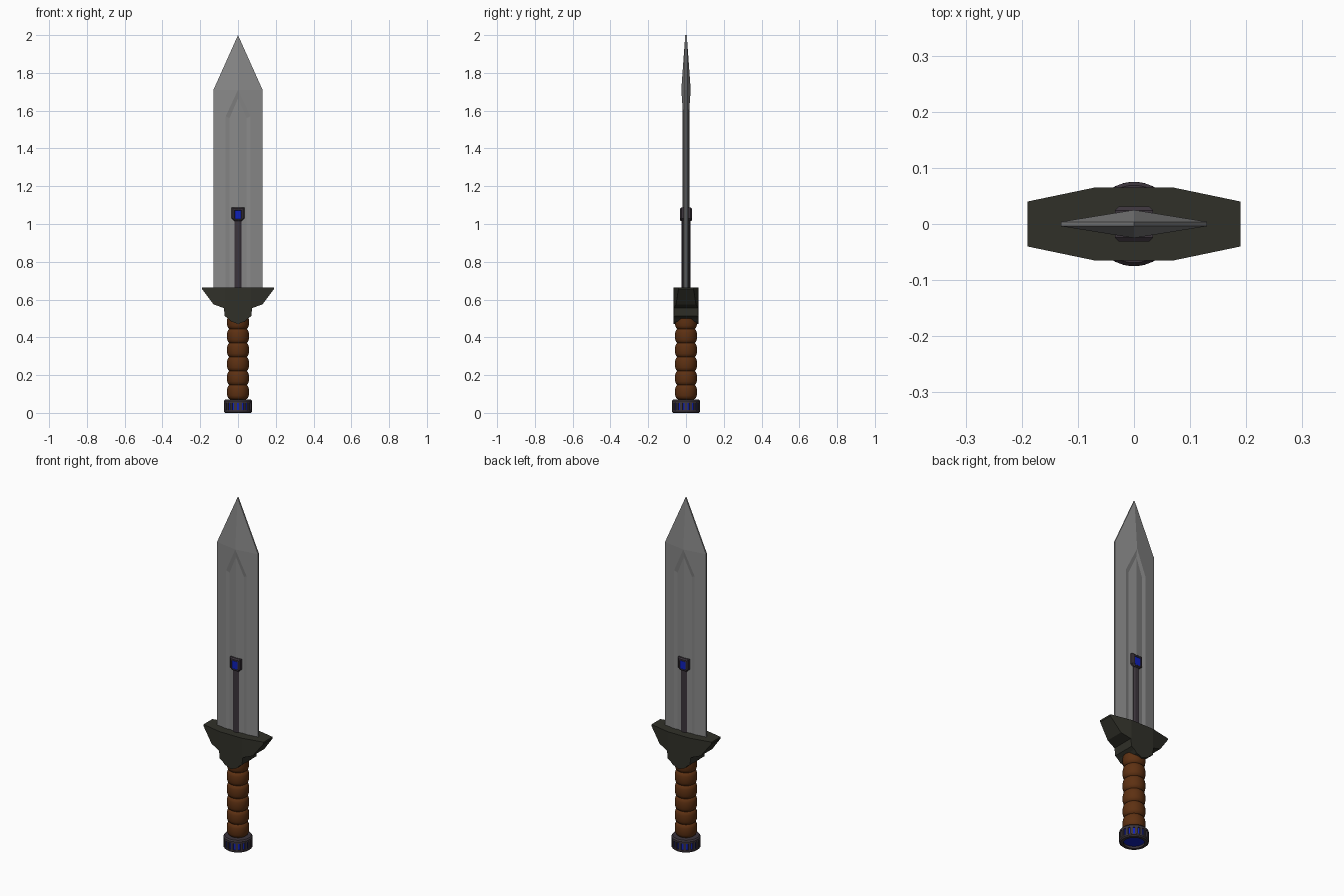
import bpy, bmesh, math
from mathutils import Matrix

if "Cube" in bpy.data.objects:
    bpy.data.objects.remove(bpy.data.objects["Cube"])


def material(name, rgb):
    m = bpy.data.materials.new(name)
    m.diffuse_color = (*rgb, 1)
    m.use_nodes = True
    m.node_tree.nodes["Principled BSDF"].inputs["Base Color"].default_value = m.diffuse_color
    return m


STEEL = material("steel", (0.25, 0.25, 0.25))
DARK = material("dark_iron", (0.03, 0.03, 0.022))
LEATHER = material("leather", (0.11, 0.03, 0.006))
TRIM = material("trim", (0.045, 0.035, 0.045))
BLUE = material("blue_glow", (0.005, 0.015, 0.5))


def finish(name, bm, mat):
    bmesh.ops.recalc_face_normals(bm, faces=bm.faces)
    me = bpy.data.meshes.new(name)
    bm.to_mesh(me)
    bm.free()
    ob = bpy.data.objects.new(name, me)
    bpy.context.collection.objects.link(ob)
    me.materials.append(mat)
    return ob


def mirror(ob, x, y):
    mod = ob.modifiers.new("mirror", 'MIRROR')
    mod.use_axis = (x, y, False)
    mod.merge_threshold = 0.0005


def smooth(ob, angle=35):
    bpy.ops.object.select_all(action='DESELECT')
    ob.select_set(True)
    bpy.context.view_layer.objects.active = ob
    bpy.ops.object.shade_smooth_by_angle(angle=math.radians(angle))


def lathe(name, profile, mat, steps=32, closed=False):
    bm = bmesh.new()
    vs = [bm.verts.new((r, 0, z)) for r, z in profile]
    es = [bm.edges.new(p) for p in zip(vs, vs[1:])]
    if closed:
        es.append(bm.edges.new((vs[-1], vs[0])))
    bmesh.ops.spin(bm, geom=vs + es, axis=(0, 0, 1), cent=(0, 0, 0),
                   angle=math.tau, steps=steps)
    bmesh.ops.remove_doubles(bm, verts=bm.verts, dist=0.0001)
    ob = finish(name, bm, mat)
    smooth(ob)
    return ob


def rings(name, loops, mat):
    """Skin equal-length point loops, capping both ends."""
    bm = bmesh.new()
    vl = [[bm.verts.new(p) for p in loop] for loop in loops]
    n = len(vl[0])
    for a, b in zip(vl, vl[1:]):
        for i in range(n):
            bm.faces.new((a[i], a[(i + 1) % n], b[(i + 1) % n], b[i]))
    bm.faces.new(vl[0])
    bm.faces.new(vl[-1])
    return finish(name, bm, mat)


# Blade: one quarter with a sunken, chevron-topped fuller, mirrored twice
P = dict(A=(0, -.018, .62), B=(.045, -.011, .62), C=(.065, -.0145, .62),
         D=(.13, -.004, .62), E=(.13, 0, .62), O=(0, 0, .62),
         A1=(0, -.018, 1.665), B1=(.045, -.011, 1.56), C1=(.065, -.0145, 1.57),
         D1=(.13, -.004, 1.71), E1=(.13, 0, 1.71), P=(0, -.025, 1.71),
         T=(0, -.004, 2), T0=(0, 0, 2))
bm = bmesh.new()
V = {k: bm.verts.new(p) for k, p in P.items()}
for f in ("A B B1 A1", "B C C1 B1", "A1 B1 C1 P", "C D D1 P C1", "P D1 T",
          "D E E1 D1", "D1 E1 T0 T", "O E D C B A"):
    bm.faces.new([V[k] for k in f.split()])
mirror(finish("blade", bm, STEEL), True, True)

# Guard: winged front profile, thinner toward the ends
profile = [(0, .665), (.07, .665), (.19, .665), (.19, .655), (.13, .575), (.075, .555),
           (.07, .512), (.052, .50), (.038, .485), (0, .47)]
bm = bmesh.new()


def depth(x):
    return .065 - max(0, x - .07) / .12 * .025


front = [bm.verts.new((x, -depth(x), z)) for x, z in profile]
mid = [bm.verts.new((x, 0, z)) for x, z in profile]
# The face is split at x = .07 so both areas stay flat
bm.faces.new([front[i] for i in (1, 2, 3, 4, 5, 6)])
bm.faces.new([front[i] for i in (0, 1, 6, 7, 8, 9)])
for i in range(len(profile) - 1):
    bm.faces.new((front[i], front[i + 1], mid[i + 1], mid[i]))
mirror(finish("guard", bm, DARK), True, True)

# Rod and gem setting on each side of the blade
rod = [(-.018, -.010), (-.018, -.018), (-.009, -.024), (.009, -.024), (.018, -.018), (.018, -.010)]
mirror(rings("blade_rod", [[(x, y, z) for x, y in rod] for z in (.64, 1.03)], TRIM), False, True)


def plate(hw, z0, z1, cut, y):
    return [(-hw, y, z1), (hw, y, z1), (hw, y, z0 + cut), (hw - cut, y, z0),
            (cut - hw, y, z0), (-hw, y, z0 + cut)]


setting = [plate(.034, 1.015, 1.088, .015, -.010), plate(.034, 1.015, 1.088, .015, -.024),
           plate(.027, 1.019, 1.082, .011, -.031), plate(.019, 1.025, 1.074, .004, -.031),
           plate(.017, 1.027, 1.072, .004, -.027)]
mirror(rings("gem_setting", setting, TRIM), False, True)
gem = [plate(.017, 1.027, 1.072, .004, -.024), plate(.017, 1.027, 1.072, .004, -.029)]
mirror(rings("gem", gem, BLUE), False, True)

# Grip: stacked leather bands with rounded edges
grip = [(0, .05)]
for i in range(6):
    z = .074 * i + .074
    grip += [(.046, z), (.053, z + .006), (.057, z + .018), (.058, z + .037),
             (.057, z + .056), (.053, z + .068), (.046, z + .074)]
grip = [(r, z) for r, z in grip if z < .51] + [(0, .505)]
lathe("grip", grip, LEATHER)

# Pommel: blue core seen through ribs between two chamfered rings
lathe("pommel_core", [(0, .012), (.069, .012), (.069, .06), (0, .06)], BLUE, 36)
lathe("pommel_lower_ring", [(.054, .014), (.054, 0), (.069, 0), (.075, .006), (.075, .014)],
      TRIM, 36, True)
lathe("pommel_upper_ring", [(0, .052), (.075, .052), (.075, .063), (.069, .07), (0, .07)], TRIM, 36)
bm = bmesh.new()
COUNT = 18
for i in range(COUNT):
    turn = Matrix.Rotation(math.tau * (i + .5) / COUNT + math.pi / 2, 4, 'Z')
    bmesh.ops.create_cube(bm, size=1, matrix=turn @ Matrix.Translation((.069, 0, .033))
                          @ Matrix.Diagonal((.012, .014, .042, 1)))
finish("pommel_ribs", bm, TRIM)
